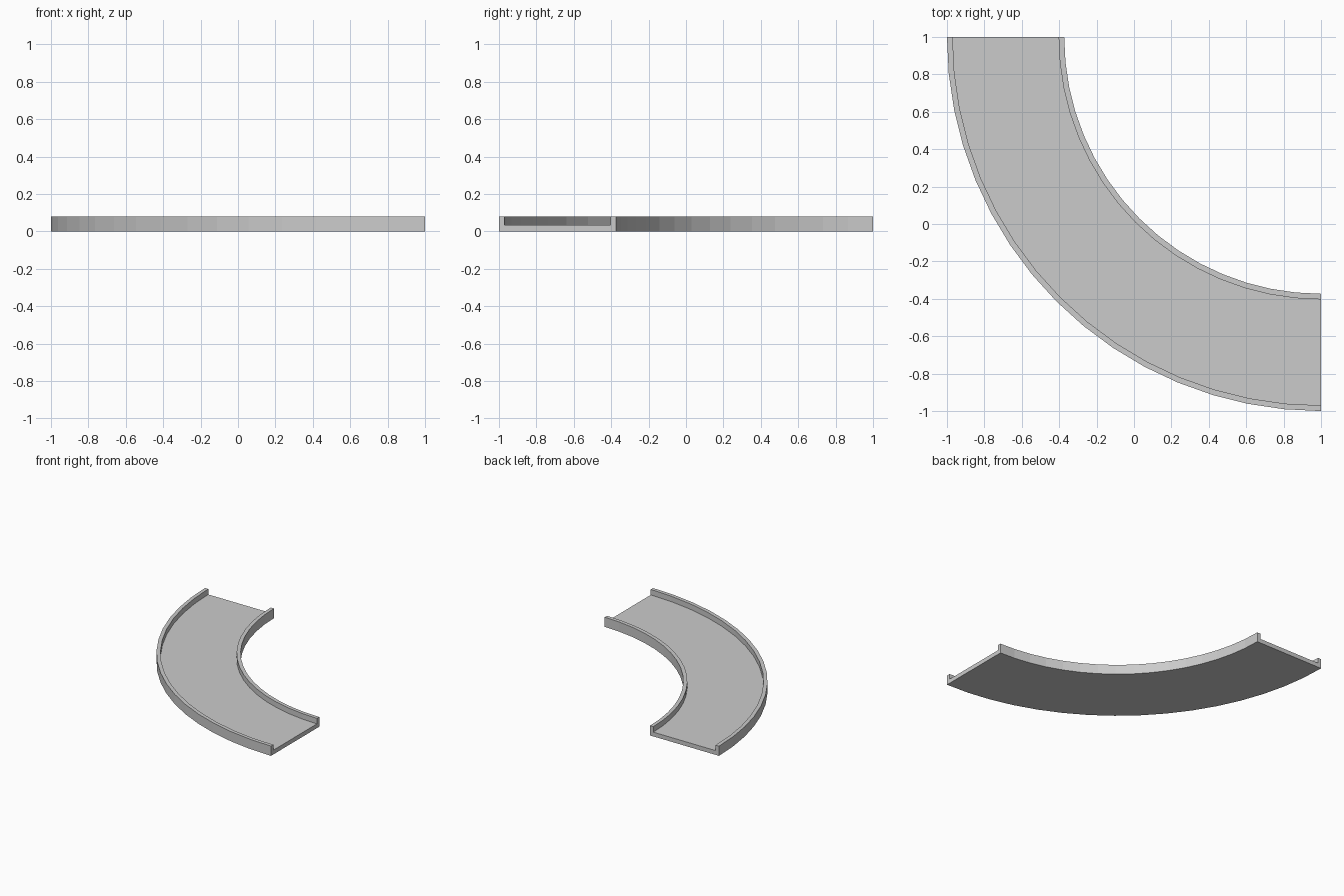
import bpy, bmesh, math

if "Cube" in bpy.data.objects:
    bpy.data.objects.remove(bpy.data.objects["Cube"])

# U-shaped cross-section: (radius, height)
PROFILE = [(2.0, 0.0), (2.0, 0.08), (1.97, 0.08), (1.97, 0.035),
           (1.403, 0.035), (1.403, 0.08), (1.373, 0.08), (1.373, 0.0)]
SEGMENTS = 16
CENTRE = (1.0, 1.0)

bm = bmesh.new()

# Sweep the section through a quarter turn
rings = []
for i in range(SEGMENTS + 1):
    a = math.pi / 2 * i / SEGMENTS
    rings.append([bm.verts.new((CENTRE[0] - r * math.cos(a),
                                CENTRE[1] - r * math.sin(a), z))
                  for r, z in PROFILE])

n = len(PROFILE)
for r0, r1 in zip(rings, rings[1:]):
    for k in range(n):
        m = (k + 1) % n
        bm.faces.new((r0[k], r0[m], r1[m], r1[k]))

# End caps, split into floor slab and two lips
for ring in (rings[0], rings[-1]):
    bm.faces.new([ring[k] for k in (0, 1, 2, 3)])
    bm.faces.new([ring[k] for k in (0, 3, 4, 7)])
    bm.faces.new([ring[k] for k in (4, 5, 6, 7)])

bmesh.ops.recalc_face_normals(bm, faces=bm.faces)
mesh = bpy.data.meshes.new("curved_channel")
bm.to_mesh(mesh)
bm.free()
obj = bpy.data.objects.new("curved_channel", mesh)
bpy.context.collection.objects.link(obj)
